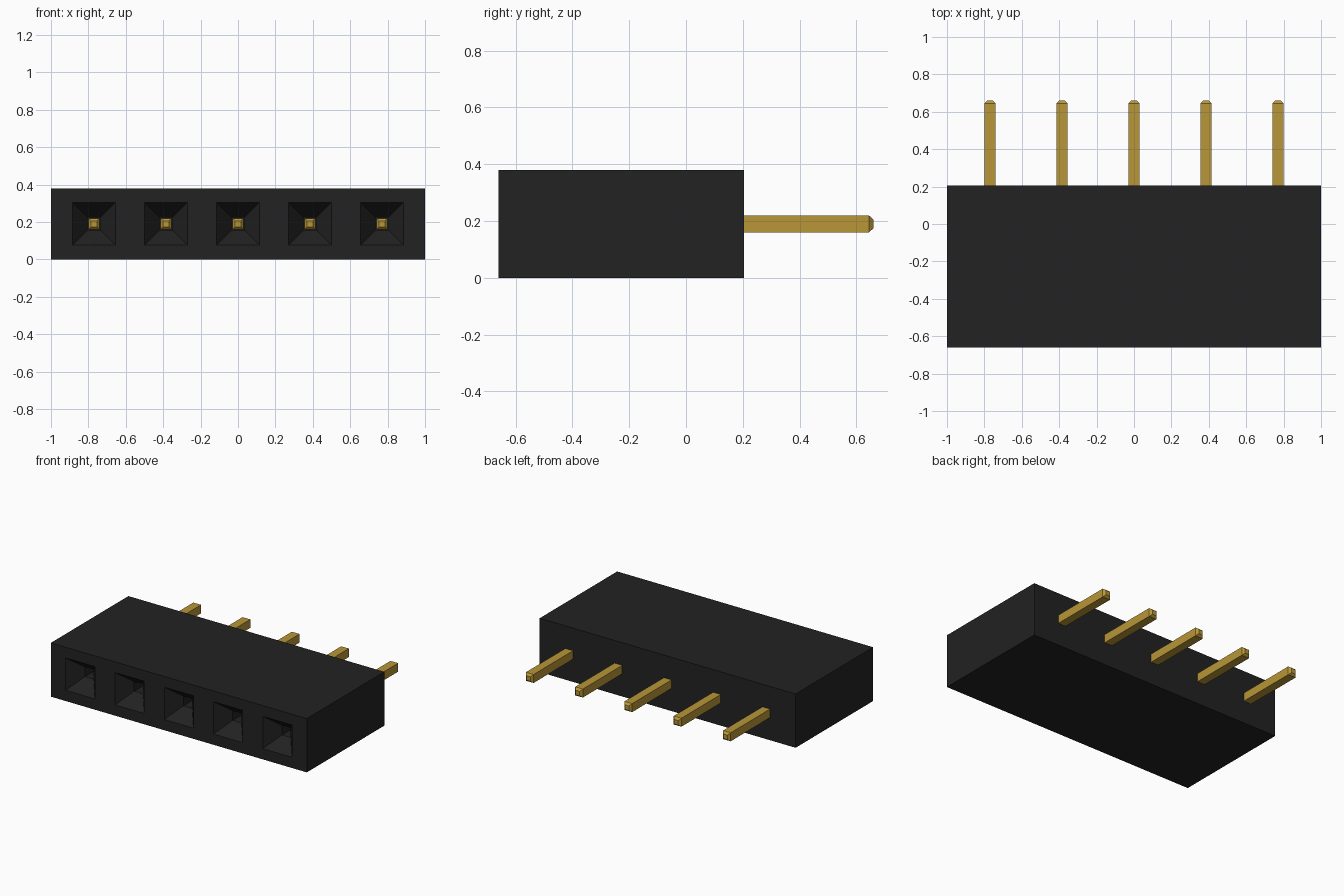
import bpy, bmesh
from mathutils import Vector

cube = bpy.data.objects.get("Cube")
if cube:
    bpy.data.objects.remove(cube, do_unlink=True)

PITCH, MID_Z = 0.385, 0.19
FRONT, BACK, END, TOP = -0.66, 0.205, 0.66, 0.38
MOUTH, HOLE, PIN, TIP = 0.114, 0.034, 0.03, 0.016
centres = [PITCH * i for i in range(-2, 3)]


def material(name, rgb):
    m = bpy.data.materials.new(name)
    m.use_nodes = True
    m.diffuse_color = (*rgb, 1)
    bsdf = next(n for n in m.node_tree.nodes if n.type == 'BSDF_PRINCIPLED')
    bsdf.inputs["Base Color"].default_value = (*rgb, 1)
    return m


def add_object(name, bm, mat):
    bmesh.ops.recalc_face_normals(bm, faces=bm.faces)
    mesh = bpy.data.meshes.new(name)
    bm.to_mesh(mesh)
    bm.free()
    mesh.materials.append(mat)
    obj = bpy.data.objects.new(name, mesh)
    bpy.context.collection.objects.link(obj)
    return obj


def box(lo, hi):
    bm = bmesh.new()
    bmesh.ops.create_cube(bm, size=1)
    lo, hi = Vector(lo), Vector(hi)
    for v in bm.verts:
        v.co = (lo + hi) / 2 + v.co * (hi - lo)
    return bm


def push(bm, face, depth, scale):
    """Extrude a face along y and scale its end about the face centre."""
    new = bmesh.ops.extrude_discrete_faces(bm, faces=[face])["faces"][0]
    c = new.calc_center_median()
    for v in new.verts:
        v.co = c + (v.co - c) * scale + Vector((0, depth, 0))
    return new


black = material("black plastic", (0.0160, 0.0160, 0.0160))
gold = material("gold metal", (0.479, 0.305, 0.038))

# Housing: divide the front face around each socket
bm = box((-1, FRONT, 0), (1, BACK, TOP))
cuts = [((c + s * MOUTH, 0, 0), (1, 0, 0)) for c in centres for s in (-1, 1)]
cuts += [((0, 0, MID_Z + s * MOUTH), (0, 0, 1)) for s in (-1, 1)]
for co, no in cuts:
    faces = [f for f in bm.faces if f.calc_center_median().y < FRONT + 1e-4]
    edges = {e for f in faces for e in f.edges}
    verts = {v for f in faces for v in f.verts}
    bmesh.ops.bisect_plane(bm, geom=faces + list(edges) + list(verts),
                           plane_co=co, plane_no=no, dist=1e-5)

# Sockets: tapered mouth, then a straight bore
for c in centres:
    target = Vector((c, FRONT, MID_Z))
    face = next(f for f in bm.faces
                if (f.calc_center_median() - target).length < 0.01)
    throat = push(bm, face, 0.10, HOLE / MOUTH)
    push(bm, throat, 0.25, 1)
add_object("housing", bm, black)

# Contact pins with chamfered ends
for i, c in enumerate(centres):
    bm = box((c - PIN, -0.44, MID_Z - PIN), (c + PIN, END - 0.016, MID_Z + PIN))
    bm.faces.ensure_lookup_table()
    ends = [f for f in bm.faces if abs(f.normal.y) > 0.9]
    for f in ends:
        push(bm, f, 0.016 if f.normal.y > 0 else -0.016, TIP / PIN)
    add_object(f"contact_pin_{i + 1}", bm, gold)
